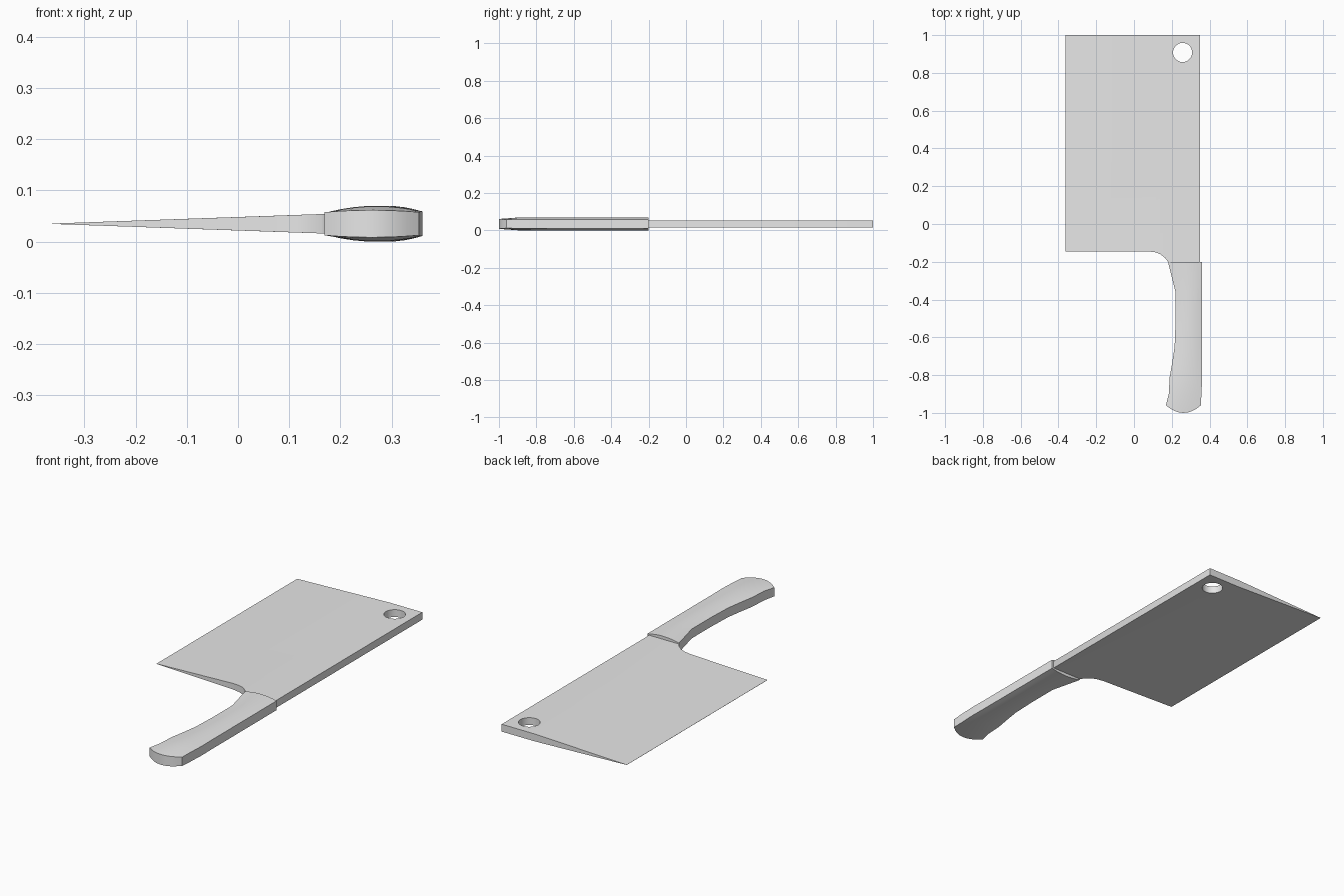
import bpy, bmesh, math

if "Cube" in bpy.data.objects:
    bpy.data.objects.remove(bpy.data.objects["Cube"], do_unlink=True)

MID = 0.035  # height of the knife's centre plane

grey = bpy.data.materials.new("plain grey")
grey.use_nodes = True
grey.diffuse_color = (0.8, 0.8, 0.8, 1)
grey.node_tree.nodes["Principled BSDF"].inputs["Base Color"].default_value = (0.8, 0.8, 0.8, 1)


def finish(bm, name):
    bmesh.ops.recalc_face_normals(bm, faces=bm.faces[:])
    mesh = bpy.data.meshes.new(name)
    bm.to_mesh(mesh)
    bm.free()
    mesh.materials.append(grey)
    obj = bpy.data.objects.new(name, mesh)
    bpy.context.collection.objects.link(obj)
    bpy.ops.object.select_all(action="DESELECT")
    obj.select_set(True)
    bpy.context.view_layer.objects.active = obj
    bpy.ops.object.shade_smooth_by_angle(angle=math.radians(30))
    return obj


def add_loop(bm, points):
    verts = [bm.verts.new((x, y, 0)) for x, y in points]
    return [bm.edges.new((v, verts[i - 1])) for i, v in enumerate(verts)]


# Blade: flat outline with a hanging hole, thickened into a wedge
EDGE, SPINE, BREAK = -0.363, 0.35, 0.165
outline = [(EDGE, 1), (EDGE, -0.145), (0.07, -0.145), (0.11, -0.149), (0.14, -0.16),
           (0.165, -0.18), (0.18, -0.2), (0.19, -0.21), (0.345, -0.21), (SPINE, -0.2), (SPINE, 1)]
turns = [math.tau * i / 20 for i in range(20)]
hole = [(0.257 + 0.051 * math.cos(a), 0.908 + 0.051 * math.sin(a)) for a in turns]

bm = bmesh.new()
edges = add_loop(bm, outline) + add_loop(bm, hole)
bmesh.ops.triangle_fill(bm, use_beauty=True, use_dissolve=False, edges=edges)
bmesh.ops.bisect_plane(bm, geom=bm.verts[:] + bm.edges[:] + bm.faces[:],
                       plane_co=(BREAK, 0, 0), plane_no=(1, 0, 0))
lower = set(bm.verts)
bmesh.ops.extrude_face_region(bm, geom=bm.faces[:])
for v in bm.verts:
    half = max(0.0004, 0.019 * min(1, (v.co.x - EDGE) / (BREAK - EDGE)))
    v.co.z = MID - half if v in lower else MID + half
finish(bm, "blade")

# Handle: arched cross-sections lofted from the blade to a bowed butt
# each station: y, left x, right x, half height at the sides, half height at the crown
stations = [(-0.2, 0.18, 0.36, 0.024, 0.035), (-0.28, 0.2, 0.36, 0.024, 0.035),
            (-0.36, 0.22, 0.36, 0.024, 0.035), (-0.52, 0.22, 0.36, 0.024, 0.035),
            (-0.65, 0.215, 0.36, 0.024, 0.035), (-0.73, 0.203, 0.36, 0.024, 0.035),
            (-0.81, 0.189, 0.361, 0.024, 0.035), (-0.9, 0.184, 0.357, 0.024, 0.034),
            (-0.96, 0.169, 0.354, 0.0225, 0.0265)]
STEPS = 8
bm = bmesh.new()
rings = []
for n, (y, x0, x1, side, crown) in enumerate(stations):
    ring = []
    bow = 0.04 if n == len(stations) - 1 else 0
    for sign in (1, -1):
        for i in range(STEPS + 1):
            t = i / STEPS if sign > 0 else 1 - i / STEPS
            arch = 1 - (2 * t - 1) ** 2
            z = MID + sign * (side + (crown - side) * arch)
            ring.append(bm.verts.new((x0 + (x1 - x0) * t, y - bow * arch, z)))
    rings.append(ring)
for a, b in zip(rings, rings[1:]):
    for i in range(len(a)):
        bm.faces.new((a[i - 1], a[i], b[i], b[i - 1]))
# close both ends with upright strips
for ring in (rings[0], rings[-1]):
    for i in range(STEPS):
        bm.faces.new((ring[i], ring[i + 1], ring[-2 - i], ring[-1 - i]))
finish(bm, "handle")
